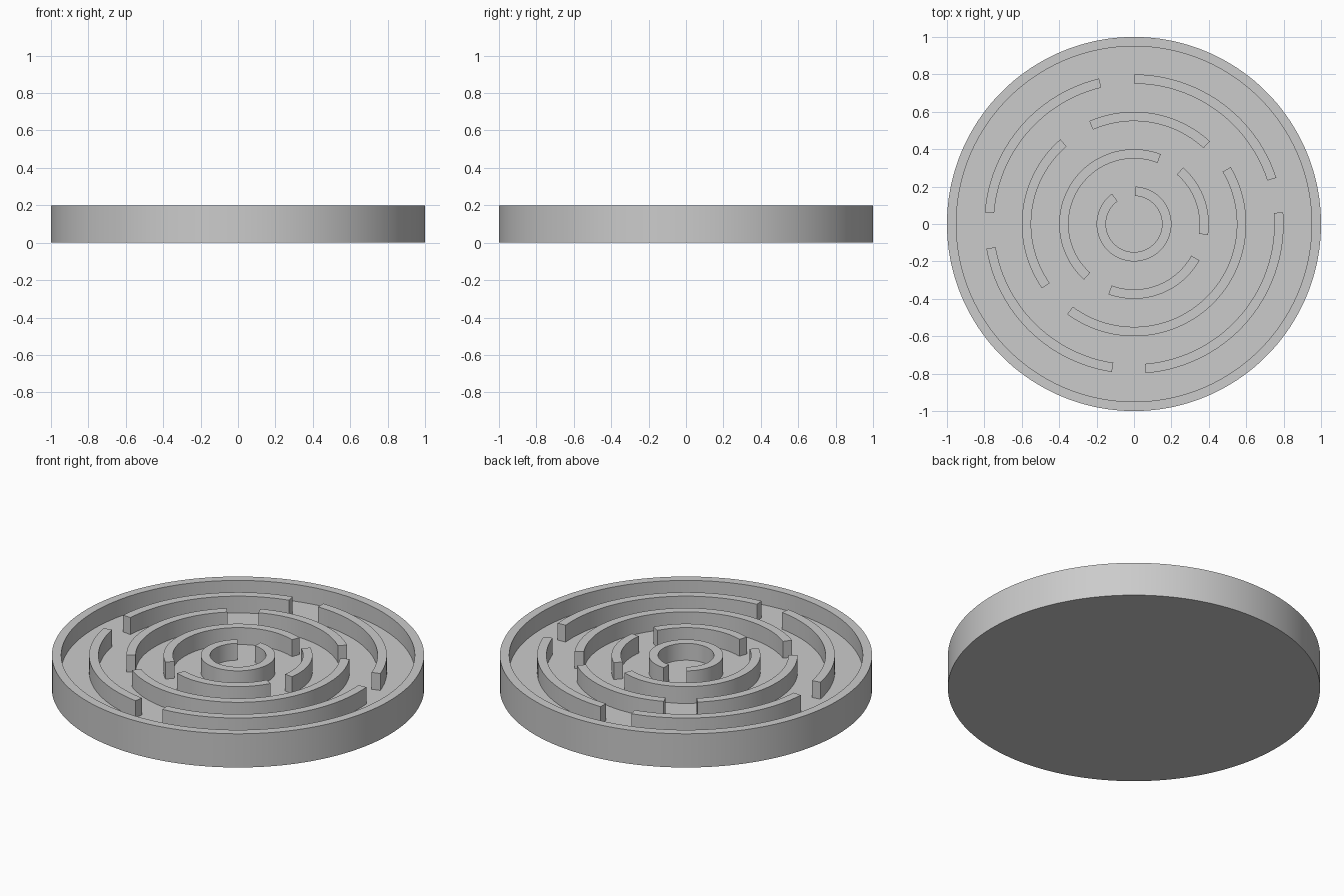
import bpy, bmesh
from math import sin, cos, radians, ceil

if "Cube" in bpy.data.objects:
    bpy.data.objects.remove(bpy.data.objects["Cube"])

FLOOR, TOP, WALL = 0.10, 0.20, 0.05


def finish(bm, name):
    bmesh.ops.recalc_face_normals(bm, faces=bm.faces)
    mesh = bpy.data.meshes.new(name)
    bm.to_mesh(mesh)
    bm.free()
    obj = bpy.data.objects.new(name, mesh)
    bpy.context.collection.objects.link(obj)
    bpy.ops.object.select_all(action='DESELECT')
    obj.select_set(True)
    bpy.context.view_layer.objects.active = obj
    bpy.ops.object.shade_smooth_by_angle(angle=radians(30))
    return obj


def ring(bm, radius, height, steps):
    return [bm.verts.new((radius * cos(radians(360 * i / steps)),
                          radius * sin(radians(360 * i / steps)), height))
            for i in range(steps)]


# Round tray: solid base with a raised rim
def make_tray(steps=180):
    bm = bmesh.new()
    profile = [(1.0, 0), (1.0, TOP), (1.0 - WALL, TOP), (1.0 - WALL, FLOOR)]
    loops = [ring(bm, r, z, steps) for r, z in profile]
    for a, b in zip(loops, loops[1:]):
        for i in range(steps):
            j = (i + 1) % steps
            bm.faces.new((a[i], a[j], b[j], b[i]))
    bm.faces.new(loops[0][::-1])
    bm.faces.new(loops[-1])
    return finish(bm, "maze_tray")


# Curved wall standing on the tray floor, angles in degrees
def make_wall(name, outer, start, end):
    bm = bmesh.new()
    steps = ceil((end - start) / 3)
    inner = outer - WALL
    sections = []
    for i in range(steps + 1):
        t = radians(start + (end - start) * i / steps)
        sections.append([bm.verts.new((r * cos(t), r * sin(t), z))
                         for r, z in ((inner, FLOOR), (outer, FLOOR),
                                      (outer, TOP), (inner, TOP))])
    for a, b in zip(sections, sections[1:]):
        # The underside is left open where it meets the floor
        for k in (1, 2, 3):
            n = (k + 1) % 4
            bm.faces.new((a[k], a[n], b[n], b[k]))
    bm.faces.new(sections[0])
    bm.faces.new(sections[-1][::-1])
    return finish(bm, name)


make_tray()

# Concentric maze rings: outer radius and wall spans
walls = {
    0.2: [(126, 448)],
    0.4: [(69, 228), (250, 331), (351.5, 409)],
    0.6: [(47.5, 113.5), (131, 215), (233.5, 390.5)],
    0.8: [(18, 90), (103.5, 175.5), (189.5, 261.5), (274.5, 364.5)],
}
for n, (radius, spans) in enumerate(walls.items(), 1):
    for k, (start, end) in enumerate(spans, 1):
        make_wall(f"ring_{n}_wall_{k}", radius, start, end)
